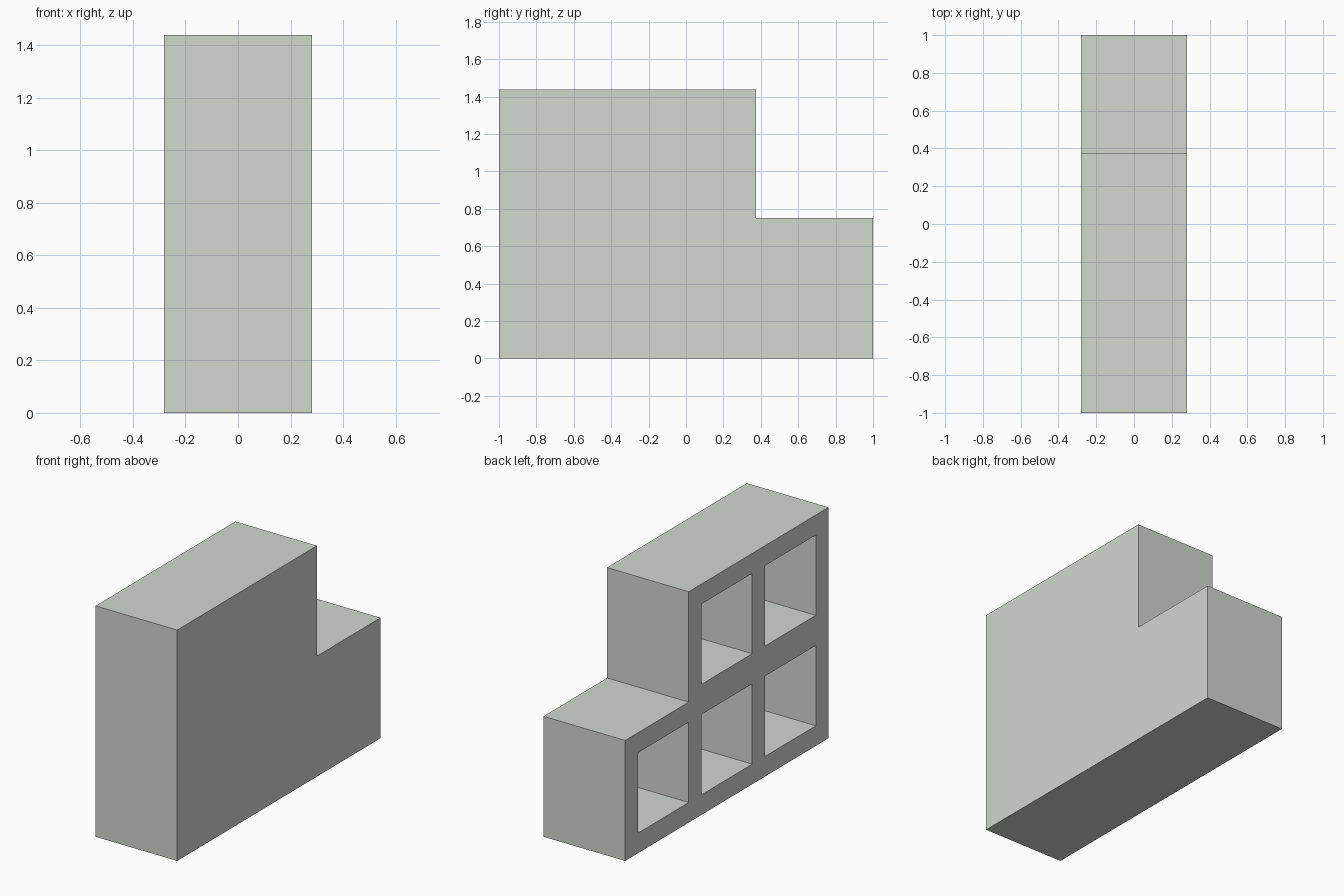
import bpy
import bmesh

cube = bpy.data.objects.get("Cube")
if cube:
    bpy.data.objects.remove(cube, do_unlink=True)

HALF_W = 0.28125      # half of the cabinet depth along x
BACK = 0.0625         # thickness of the closed panel on the +x side
CELL = 0.5            # square opening size

# Single pale grey paint
paint = bpy.data.materials.new("pale_grey")
paint.use_nodes = True
colour = (0.64, 0.68, 0.625, 1.0)
paint.diffuse_color = colour
paint.node_tree.nodes["Principled BSDF"].inputs["Base Color"].default_value = colour


def extrude_profile(name, points, x0, x1):
    """Solid made from a (y, z) outline extruded from x0 to x1."""
    bm = bmesh.new()
    face = bm.faces.new([bm.verts.new((x0, y, z)) for y, z in points])
    ext = bmesh.ops.extrude_face_region(bm, geom=[face])
    verts = [v for v in ext["geom"] if isinstance(v, bmesh.types.BMVert)]
    bmesh.ops.translate(bm, verts=verts, vec=(x1 - x0, 0, 0))
    bmesh.ops.recalc_face_normals(bm, faces=bm.faces)
    mesh = bpy.data.meshes.new(name)
    bm.to_mesh(mesh)
    bm.free()
    mesh.materials.append(paint)
    obj = bpy.data.objects.new(name, mesh)
    bpy.context.collection.objects.link(obj)
    return obj


# Stepped shelf body
outline = [(-1, 0), (1, 0), (1, 0.75), (0.375, 0.75), (0.375, 1.4375), (-1, 1.4375)]
shelf = extrude_profile("stepped_shelf", outline, -HALF_W, HALF_W)

# Cubby holes: three below, two above, open on the -x side
cubbies = [(y, 0.125) for y in (-0.875, -0.25, 0.375)]
cubbies += [(y, 0.8125) for y in (-0.875, -0.25)]
for i, (y, z) in enumerate(cubbies):
    square = [(y, z), (y + CELL, z), (y + CELL, z + CELL), (y, z + CELL)]
    cutter = extrude_profile(f"cubby_cutter_{i + 1}", square, -HALF_W - 0.1, HALF_W - BACK)
    cutter.hide_render = True
    cutter.hide_viewport = True
    cutter.display_type = 'WIRE'
    cut = shelf.modifiers.new(f"cubby_{i + 1}", 'BOOLEAN')
    cut.operation = 'DIFFERENCE'
    cut.solver = 'EXACT'
    cut.object = cutter
